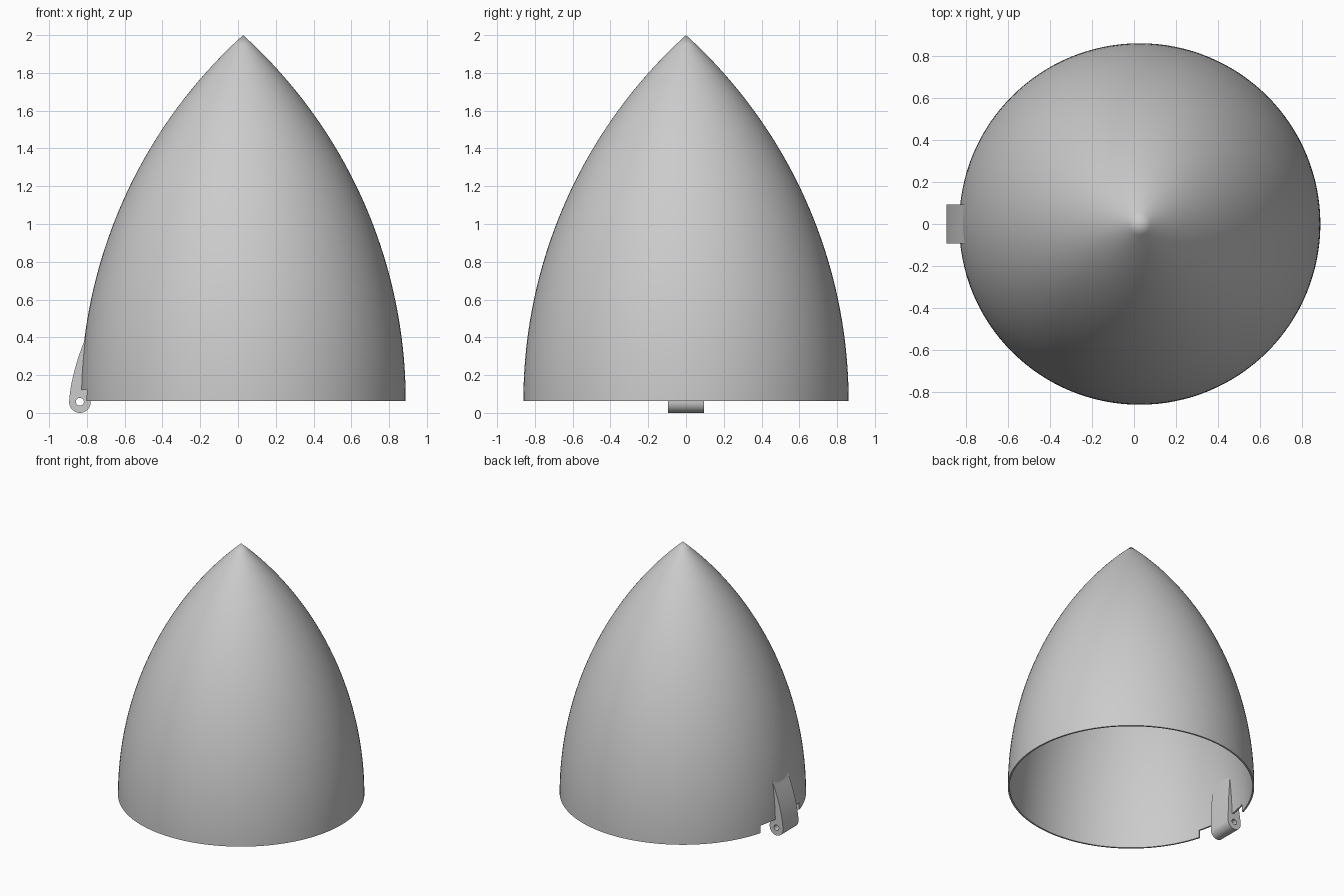
import bpy, bmesh, math
from mathutils import Matrix

cube = bpy.data.objects.get("Cube")
if cube:
    bpy.data.objects.remove(cube, do_unlink=True)

CX, R, BASE, TOP = 0.027, 0.861, 0.062, 2.0
WALL = 0.012
PIN_X, PIN_Z, PIN_R = -0.837, 0.057, 0.057

grey = bpy.data.materials.new("plain grey")
grey.use_nodes = True
colour = (0.6, 0.6, 0.6, 1)
grey.diffuse_color = colour
grey.node_tree.nodes["Principled BSDF"].inputs["Base Color"].default_value = colour


def add_object(name, bm):
    bmesh.ops.recalc_face_normals(bm, faces=bm.faces)
    mesh = bpy.data.meshes.new(name)
    bm.to_mesh(mesh)
    bm.free()
    mesh.materials.append(grey)
    obj = bpy.data.objects.new(name, mesh)
    bpy.context.collection.objects.link(obj)
    return obj


def cut(obj, cutter):
    cutter.hide_render = True
    mod = obj.modifiers.new("cut", "BOOLEAN")
    mod.operation = "DIFFERENCE"
    mod.solver = "EXACT"
    mod.object = cutter
    bpy.context.view_layer.objects.active = obj
    bpy.ops.object.modifier_apply(modifier=mod.name)
    bpy.data.objects.remove(cutter, do_unlink=True)


def smooth(obj):
    bpy.ops.object.select_all(action="DESELECT")
    obj.select_set(True)
    bpy.context.view_layer.objects.active = obj
    bpy.ops.object.shade_smooth_by_angle(angle=math.radians(30))


def ogive(radius, height, steps=40):
    """Tangent ogive profile from the rim up to the tip."""
    rho = (radius ** 2 + height ** 2) / (2 * radius)
    points = []
    for i in range(steps + 1):
        h = height * i / steps
        r = math.sqrt(rho ** 2 - h ** 2) + radius - rho
        points.append((max(r, 0) if i < steps else 0, h + BASE))
    return points


# Hollow pointed shell, inner and outer walls joined at the rim
outer = ogive(R, TOP - BASE)
inner = ogive(R - WALL, TOP - BASE - 0.02)
profile = outer[::-1] + inner
bm = bmesh.new()
verts = [bm.verts.new((r, 0, z)) for r, z in profile]
edges = [bm.edges.new(pair) for pair in zip(verts, verts[1:])]
bmesh.ops.spin(bm, geom=verts + edges, cent=(0, 0, 0), axis=(0, 0, 1),
               angle=math.tau, steps=128, use_merge=True)
bmesh.ops.remove_doubles(bm, verts=bm.verts, dist=0.0001)
bmesh.ops.translate(bm, verts=bm.verts, vec=(CX, 0, 0))
shell = add_object("nose_shell", bm)

# Notch in the rim around the hinge
bm = bmesh.new()
bmesh.ops.create_cube(bm, size=1, matrix=Matrix.Translation((-0.85, 0, 0.06))
                      @ Matrix.Diagonal((0.3, 0.47, 0.12, 1)))
cut(shell, add_object("notch_cutter", bm))
smooth(shell)

# Hinge arm: curved outer edge, round knuckle and straight inner edge
outline = [(PIN_X + PIN_R * math.cos(a), PIN_Z + PIN_R * math.sin(a))
           for a in (math.pi * (1 + i / 20) for i in range(21))]
outline += [(-0.782, 0.20), (-0.797, 0.42), (-0.805, 0.41)]
start, bend, end = (-0.812, 0.385), (-0.878, 0.22), (-0.892, 0.085)
for i in range(13):
    t = i / 12
    outline.append(tuple((1 - t) ** 2 * a + 2 * t * (1 - t) * b + t * t * c
                         for a, b, c in zip(start, bend, end)))
bm = bmesh.new()
face = bm.faces.new([bm.verts.new((x, -0.094, z)) for x, z in outline])
side = bmesh.ops.extrude_face_region(bm, geom=[face])["geom"]
bmesh.ops.translate(bm, vec=(0, 0.188, 0),
                    verts=[v for v in side if isinstance(v, bmesh.types.BMVert)])
hinge = add_object("hinge_arm", bm)

# Pin hole through the knuckle
bm = bmesh.new()
bmesh.ops.create_cone(bm, cap_ends=True, segments=32, radius1=0.021, radius2=0.021,
                      depth=0.4, matrix=Matrix.Translation((PIN_X, 0, PIN_Z + 0.002))
                      @ Matrix.Rotation(math.pi / 2, 4, "X"))
cut(hinge, add_object("pin_cutter", bm))
smooth(hinge)
